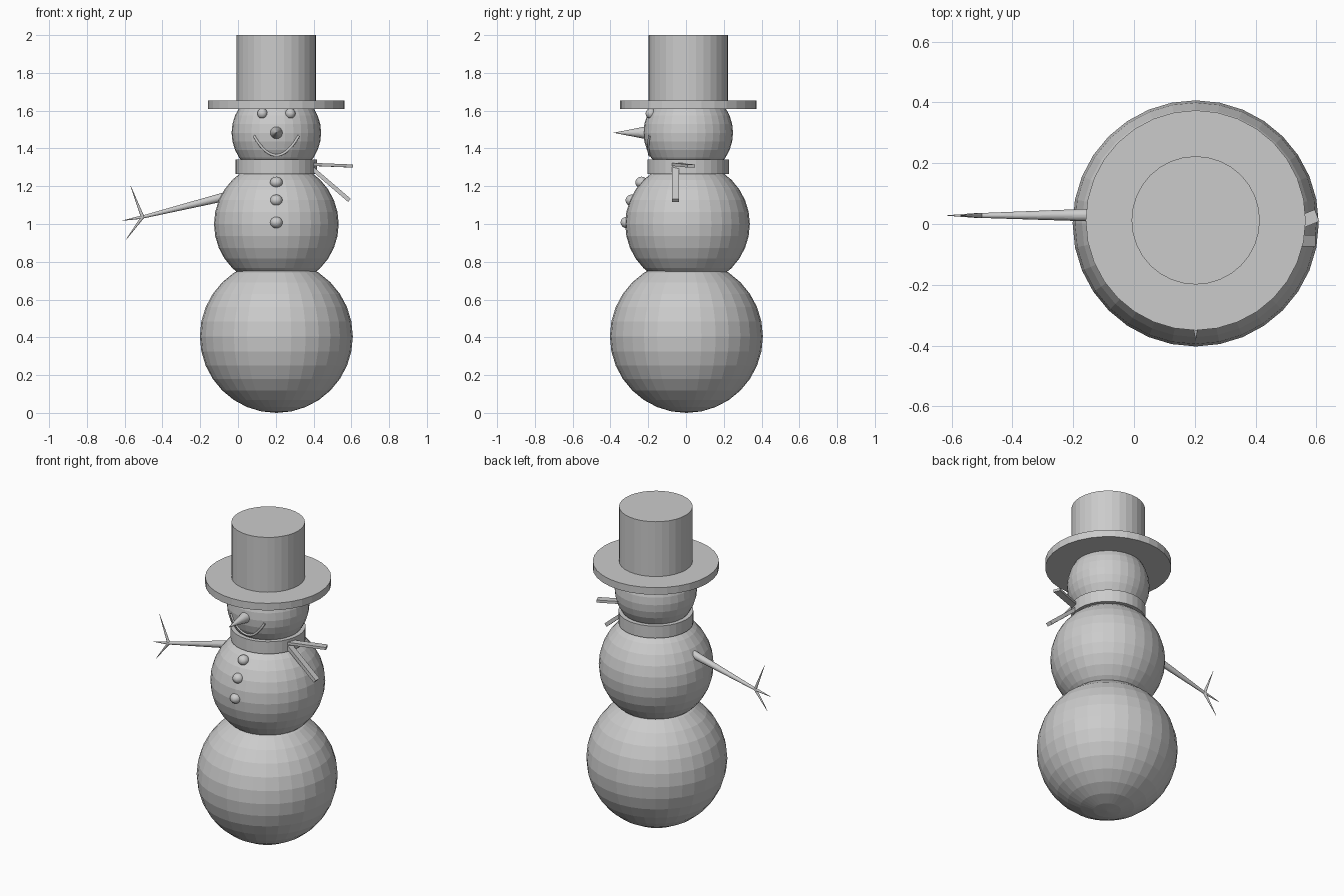
import bpy
import math
from mathutils import Vector

cube = bpy.data.objects.get("Cube")
if cube:
    bpy.data.objects.remove(cube, do_unlink=True)

# One plain grey for everything
grey = bpy.data.materials.new("plain grey")
grey.use_nodes = True
grey.diffuse_color = (0.6, 0.6, 0.6, 1)
bsdf = next(n for n in grey.node_tree.nodes if n.type == 'BSDF_PRINCIPLED')
bsdf.inputs["Base Color"].default_value = (0.6, 0.6, 0.6, 1)

CX, CY = 0.203, 0.012          # axis of the figure
HEAD_R, HEAD_Z = 0.237, 1.483


def finish(name):
    ob = bpy.context.object
    ob.name = name
    ob.data.materials.append(grey)
    return ob


def ball(name, loc, r, squash=1.0):
    bpy.ops.mesh.primitive_uv_sphere_add(segments=32, ring_count=16, radius=r, location=loc)
    bpy.context.object.scale.z = squash
    return finish(name)


def disc(name, r, bottom, top):
    bpy.ops.mesh.primitive_cylinder_add(vertices=32, radius=r, depth=top - bottom,
                                        location=(CX, CY, (bottom + top) / 2))
    return finish(name)


def spike(name, start, end, r1, r2=0.0, sides=32):
    a, b = Vector(start), Vector(end)
    bpy.ops.mesh.primitive_cone_add(vertices=sides, radius1=r1, radius2=r2,
                                    depth=(b - a).length, location=(a + b) / 2)
    bpy.context.object.rotation_euler = (b - a).to_track_quat('Z', 'Y').to_euler()
    return finish(name)


def strip(name, start, end, width, thick):
    a, b = Vector(start), Vector(end)
    bpy.ops.mesh.primitive_cube_add(size=1, location=(a + b) / 2)
    ob = bpy.context.object
    ob.scale = ((b - a).length, width, thick)
    ob.rotation_euler = (b - a).to_track_quat('X', 'Z').to_euler()
    return finish(name)


# Three snowballs
ball("lower_body", (CX, 0.002, 0.405), 0.405)
ball("middle_body", (CX, CY - 0.004, 1.0), 0.33)
ball("head", (CX, CY, HEAD_Z), HEAD_R)

# Hat
disc("hat_brim", 0.362, 1.608, 1.653)
disc("hat_crown", 0.211, 1.63, 2.0)

# Scarf band and its two tails
disc("scarf_band", 0.215, 1.264, 1.341)
strip("scarf_tail_upper", (0.38, -0.06, 1.316), (0.602, 0.028, 1.307), 0.042, 0.016)
strip("scarf_tail_lower", (0.38, -0.055, 1.305), (0.59, -0.055, 1.125), 0.038, 0.022)

# Face
for side, label in ((-1, "right"), (1, "left")):
    ball(label + "_eye", (CX + side * 0.074, -0.187, 1.585), 0.027)
spike("nose", (CX, -0.195, HEAD_Z), (CX, -0.384, HEAD_Z), 0.037)

# Smile: a thin tube following the front of the head
curve = bpy.data.curves.new("smile", 'CURVE')
curve.dimensions = '3D'
curve.bevel_depth = 0.007
curve.bevel_resolution = 2
curve.use_fill_caps = True
steps = 20
line = curve.splines.new('POLY')
line.points.add(steps)
for i, p in enumerate(line.points):
    t = 2 * i / steps - 1
    dx = 0.119 * t
    z = 1.363 + 0.104 * t * t
    depth = math.sqrt(HEAD_R ** 2 - dx ** 2 - (z - HEAD_Z) ** 2)
    p.co = (CX + dx, CY - depth, z, 1)
smile = bpy.data.objects.new("smile", curve)
bpy.context.collection.objects.link(smile)
curve.materials.append(grey)

# Buttons
for i, (y, z) in enumerate(((-0.235, 1.22), (-0.287, 1.125), (-0.313, 1.008))):
    ball("button_%d" % (i + 1), (CX, y, z), 0.033, 0.92)

# Stick arm with three twig fingers
wrist = (-0.505, 0.028, 1.037)
spike("right_arm", (0.0, 0.03, 1.162), wrist, 0.026, 0.008)
for name, tip in (("upper", (-0.57, 0.028, 1.205)), ("middle", (-0.613, 0.028, 1.018)),
                  ("lower", (-0.592, 0.028, 0.918))):
    spike(name + "_finger", wrist, tip, 0.009, 0.001, 12)
